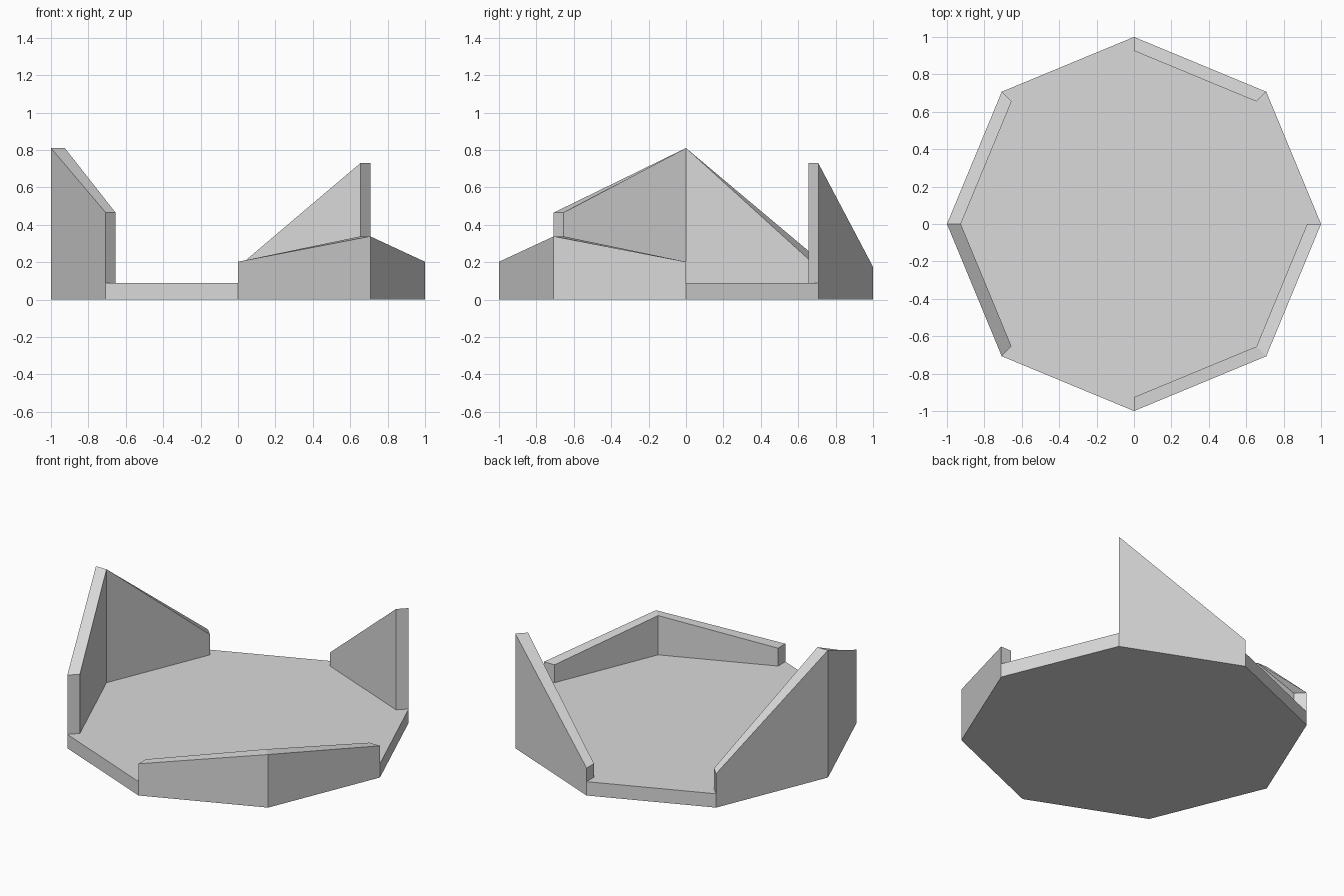
import bpy
import bmesh
from math import sin, cos, radians

cube = bpy.data.objects.get("Cube")
if cube:
    bpy.data.objects.remove(cube, do_unlink=True)

FLOOR = 0.088   # slab thickness
OUTER = 1.0     # octagon radius
INNER = 0.926   # radius of the inner wall face

grey = bpy.data.materials.new("plain_grey")
grey.use_nodes = True
grey.diffuse_color = (0.7, 0.7, 0.7, 1)
grey.node_tree.nodes["Principled BSDF"].inputs["Base Color"].default_value = (0.7, 0.7, 0.7, 1)


def corner(step, radius, z):
    """Point on an octagon corner, counted counter-clockwise from +x."""
    a = radians(45 * step)
    return (radius * cos(a), radius * sin(a), z)


def finish(name, bm):
    bmesh.ops.recalc_face_normals(bm, faces=bm.faces)
    mesh = bpy.data.meshes.new(name)
    bm.to_mesh(mesh)
    bm.free()
    mesh.materials.append(grey)
    obj = bpy.data.objects.new(name, mesh)
    bpy.context.collection.objects.link(obj)


def make_floor():
    bm = bmesh.new()
    face = bm.faces.new([bm.verts.new(corner(i, OUTER, 0)) for i in range(8)])
    top = bmesh.ops.extrude_face_region(bm, geom=[face])["geom"]
    verts = [v for v in top if isinstance(v, bmesh.types.BMVert)]
    bmesh.ops.translate(bm, verts=verts, vec=(0, 0, FLOOR))
    finish("floor_slab", bm)


def make_wall(name, first, heights):
    """Wall along the rim, with one top height per octagon corner."""
    bm = bmesh.new()
    rings = []
    for i, h in enumerate(heights):
        section = ((OUTER, FLOOR), (OUTER, h), (INNER, h), (INNER, FLOOR))
        rings.append([bm.verts.new(corner(first + i, r, z)) for r, z in section])
    for a, b in zip(rings, rings[1:]):
        for j in range(4):
            k = (j + 1) % 4
            bm.faces.new((a[j], a[k], b[k], b[j]))
    bm.faces.new(rings[0])
    bm.faces.new(rings[-1])
    finish(name, bm)


make_floor()
make_wall("right_wall", 3, (0.216, 0.81, 0.465))
make_wall("front_left_wall", 6, (0.202, 0.338, 0.202))
make_wall("back_left_wall", 1, (0.73, 0.175))
